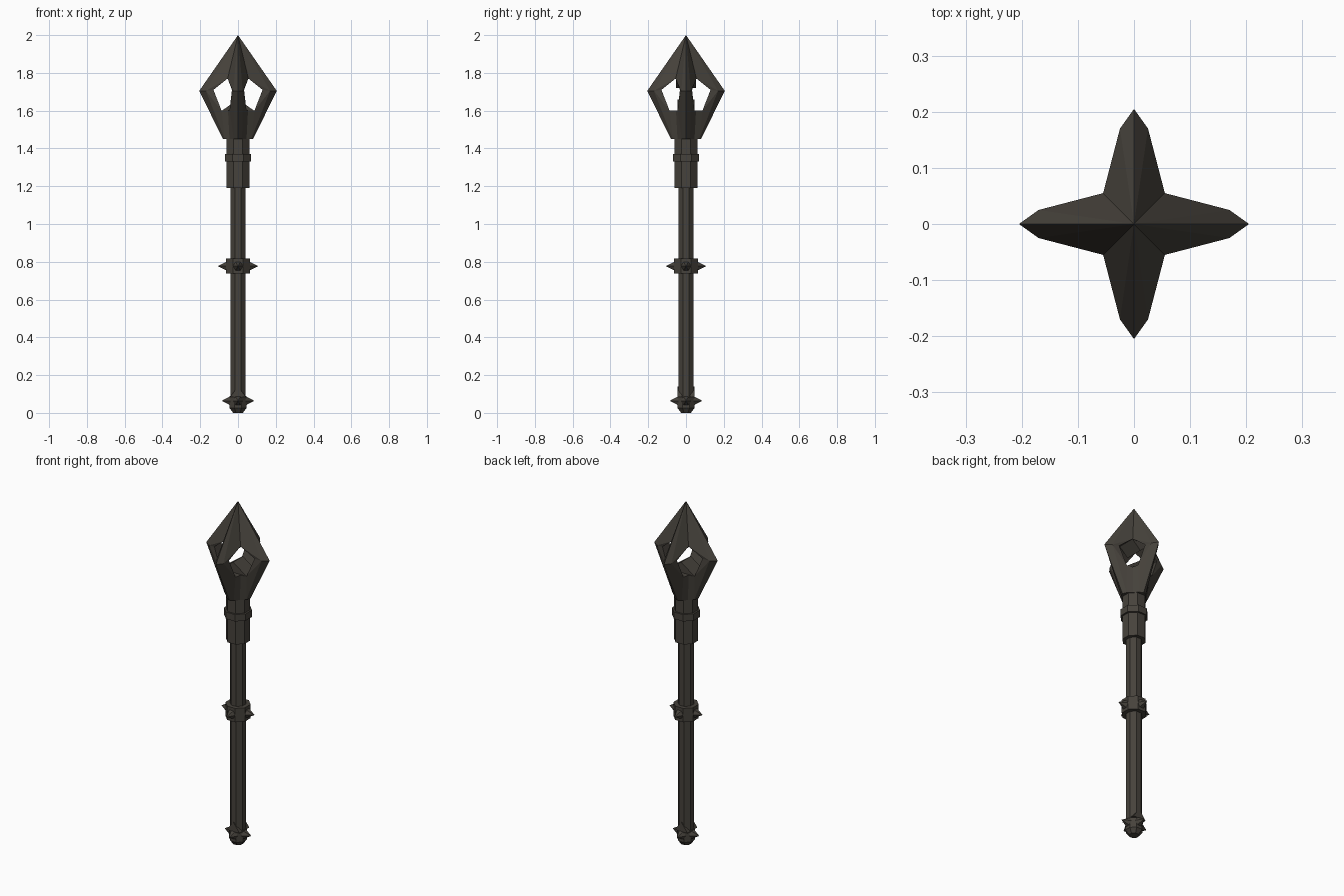
import bpy, bmesh, math
from mathutils import Matrix, Vector

if "Cube" in bpy.data.objects:
    bpy.data.objects.remove(bpy.data.objects["Cube"])

iron = bpy.data.materials.new("dark_iron")
iron.diffuse_color = (0.062, 0.055, 0.045, 1)
iron.use_nodes = True
iron.node_tree.nodes["Principled BSDF"].inputs["Base Color"].default_value = iron.diffuse_color


def finish(name, bm):
    bmesh.ops.remove_doubles(bm, verts=bm.verts, dist=0.0005)
    bmesh.ops.recalc_face_normals(bm, faces=bm.faces)
    me = bpy.data.meshes.new(name)
    bm.to_mesh(me)
    bm.free()
    me.materials.append(iron)
    ob = bpy.data.objects.new(name, me)
    bpy.context.collection.objects.link(ob)
    return ob


def octagon_lathe(name, rings):
    """Octagonal solid, flats on the axes; rings are (half width, z)."""
    bm = bmesh.new()
    loops = []
    for w, z in rings:
        r = w / math.cos(math.pi / 8)
        loops.append([bm.verts.new((r * math.cos((i + .5) * math.pi / 4),
                                    r * math.sin((i + .5) * math.pi / 4), z)) for i in range(8)])
    for a, b in zip(loops, loops[1:]):
        for i in range(8):
            j = (i + 1) % 8
            bm.faces.new((a[i], a[j], b[j], b[i]))
    bm.faces.new(loops[0])
    bm.faces.new(loops[-1])
    finish(name, bm)


def spikes(name, base, tip, radius, z):
    """Four short spikes pointing along the axes."""
    bm = bmesh.new()
    for k in range(4):
        m = (Matrix.Rotation(k * math.pi / 2, 4, 'Z') @ Matrix.Translation(((base + tip) / 2, 0, z))
             @ Matrix.Rotation(math.pi / 2, 4, 'Y'))
        bmesh.ops.create_cone(bm, cap_ends=True, segments=6, radius1=radius, radius2=0,
                              depth=tip - base, matrix=m)
    finish(name, bm)


def gable(name, half_x, z_base, z_ridge, half_y):
    """Triangular prism with its ridge along y."""
    bm = bmesh.new()
    ends = [[bm.verts.new((x, y, z)) for x, z in ((-half_x, z_base), (half_x, z_base), (0, z_ridge))]
            for y in (-half_y, half_y)]
    for e in ends:
        bm.faces.new(e)
    for i in range(3):
        j = (i + 1) % 3
        bm.faces.new((ends[0][i], ends[0][j], ends[1][j], ends[1][i]))
    finish(name, bm)


# Four-bladed head: one blade half, mirrored and turned around the axis
P = dict(A=(0, 0, 2.0), T=(.205, 0, 1.705), S=(.17, .025, 1.705), I=(.13, .032, 1.71),
         V=(.055, .055, 1.77), C=(0, 0, 1.77), L=(.087, .045, 1.60), W=(.053, .053, 1.60),
         D=(0, 0, 1.60), B=(.08, 0, 1.45), E=(.07, .022, 1.45), F=(.045, .045, 1.45), G=(0, 0, 1.45))
half_faces = ["ATS", "ASV", "SIV", "TBES", "SEL", "SLI", "LEFW", "GBEF"]
full_faces = ["CVv", "VIiv", "ILli", "LWwl", "WDw"]   # lower case = mirrored point
bm = bmesh.new()
for k in range(4):
    rot = Matrix.Rotation(k * math.pi / 2, 3, 'Z')
    names = half_faces + ["".join(c.lower() if c not in "ATBCDG" else c for c in f)
                          for f in half_faces] + full_faces
    for f in names:
        pts = []
        for c in f:
            x, y, z = P[c.upper()]
            pts.append(bm.verts.new(rot @ Vector((x, -y if c.islower() else y, z))))
        bm.faces.new(pts)
finish("bladed_head", bm)
gable("head_upper_wedge", .055, 1.77, 1.72, .053)
gable("head_lower_wedge", .085, 1.60, 1.66, .045)

# Socket with raised band
octagon_lathe("socket", [(.06, 1.19), (.06, 1.455)])
octagon_lathe("socket_band", [(.07, 1.33), (.07, 1.37)])

# Shaft
octagon_lathe("shaft", [(.04, .04), (.04, 1.2)])

# Spiked collar
octagon_lathe("collar", [(.063, .737), (.063, .818)])
spikes("collar_spikes", .06, .107, .028, .777)

# Pommel with peaked plates and spikes
octagon_lathe("pommel", [(.026, 0), (.044, .025), (.044, .09)])
gable("pommel_peak", .042, .085, .14, .045)
spikes("pommel_spikes", .04, .086, .028, .064)
